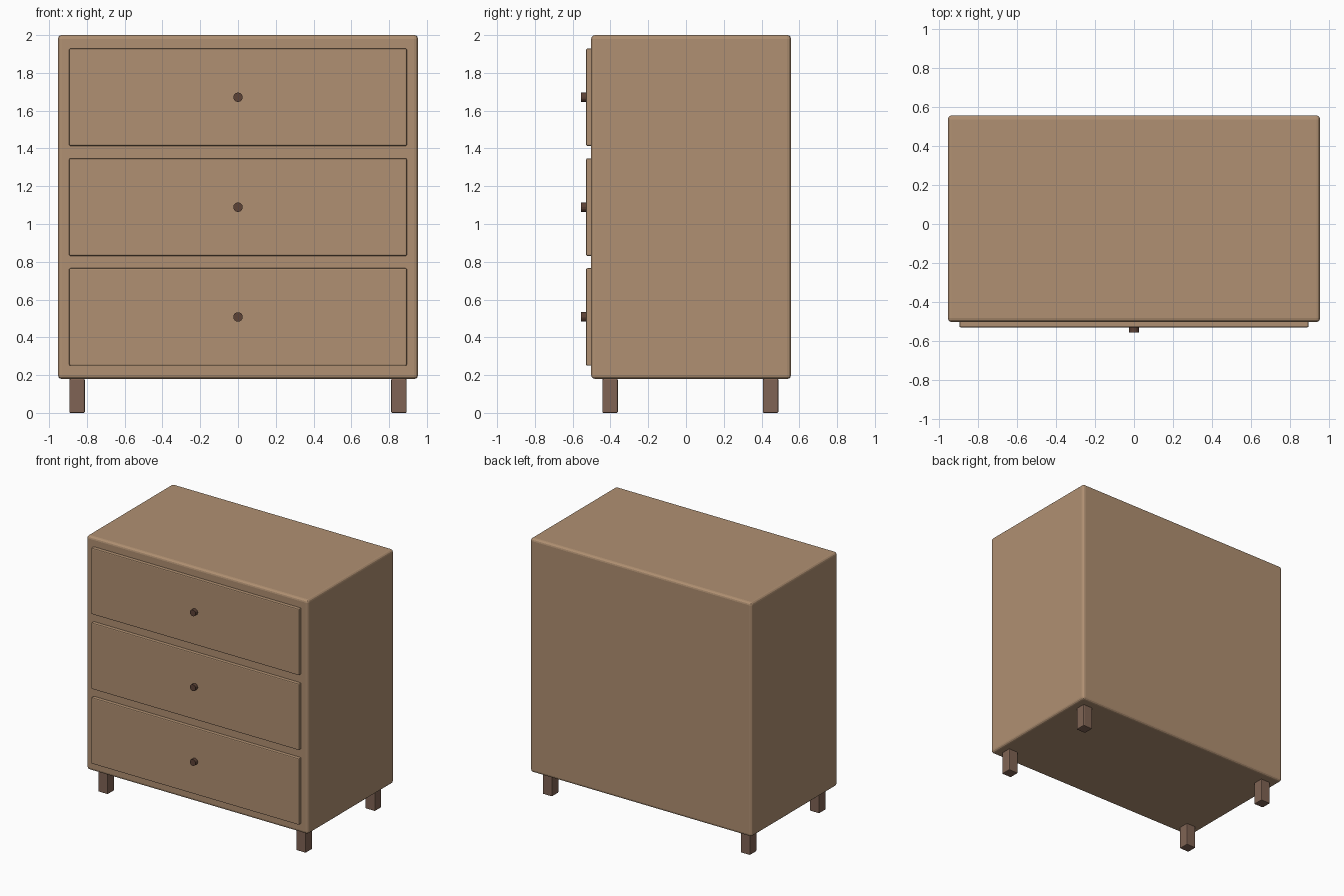
import bpy
import math

if "Cube" in bpy.data.objects:
    bpy.data.objects.remove(bpy.data.objects["Cube"])


def material(name, rgb):
    m = bpy.data.materials.new(name)
    m.diffuse_color = (*rgb, 1)
    m.use_nodes = True
    m.node_tree.nodes["Principled BSDF"].inputs["Base Color"].default_value = m.diffuse_color
    return m


WOOD = material("light_wood", (0.434, 0.279, 0.168))
LEG = material("leg_wood", (0.216, 0.127, 0.089))
KNOB = material("dark_knob", (0.107, 0.054, 0.037))


def box(name, lo, hi, mat, bevel, segments):
    """Bevelled box between two corners."""
    bpy.ops.mesh.primitive_cube_add(
        size=1, location=[(a + b) / 2 for a, b in zip(lo, hi)])
    ob = bpy.context.object
    ob.name = name
    ob.scale = [b - a for a, b in zip(lo, hi)]
    bpy.ops.object.transform_apply(location=False, rotation=False, scale=True)
    ob.data.materials.append(mat)
    mod = ob.modifiers.new("rounded_edges", "BEVEL")
    mod.width = bevel
    mod.segments = segments
    return ob


# Cabinet body
FRONT, BACK = -0.502, 0.556
box("cabinet_body", (-0.953, FRONT, 0.18), (0.953, BACK, 2.0), WOOD, 0.02, 3)

# Three drawers, each with a round knob
for i, z in enumerate((0.508, 1.089, 1.671), 1):
    box(f"drawer_front_{i}", (-0.894, -0.529, z - 0.258),
        (0.894, FRONT + 0.02, z + 0.258), WOOD, 0.007, 2)
    bpy.ops.mesh.primitive_cylinder_add(
        vertices=16, radius=0.025, depth=0.036,
        location=(0, -0.538, z), rotation=(math.pi / 2, 0, 0))
    knob = bpy.context.object
    knob.name = f"drawer_knob_{i}"
    knob.data.materials.append(KNOB)

# Four short square legs
for side, sx in (("left", -1), ("right", 1)):
    for end, y in (("front", -0.402), ("back", 0.448)):
        x = sx * 0.852
        box(f"{end}_{side}_leg", (x - 0.041, y - 0.041, 0),
            (x + 0.041, y + 0.041, 0.18), LEG, 0.006, 2)
